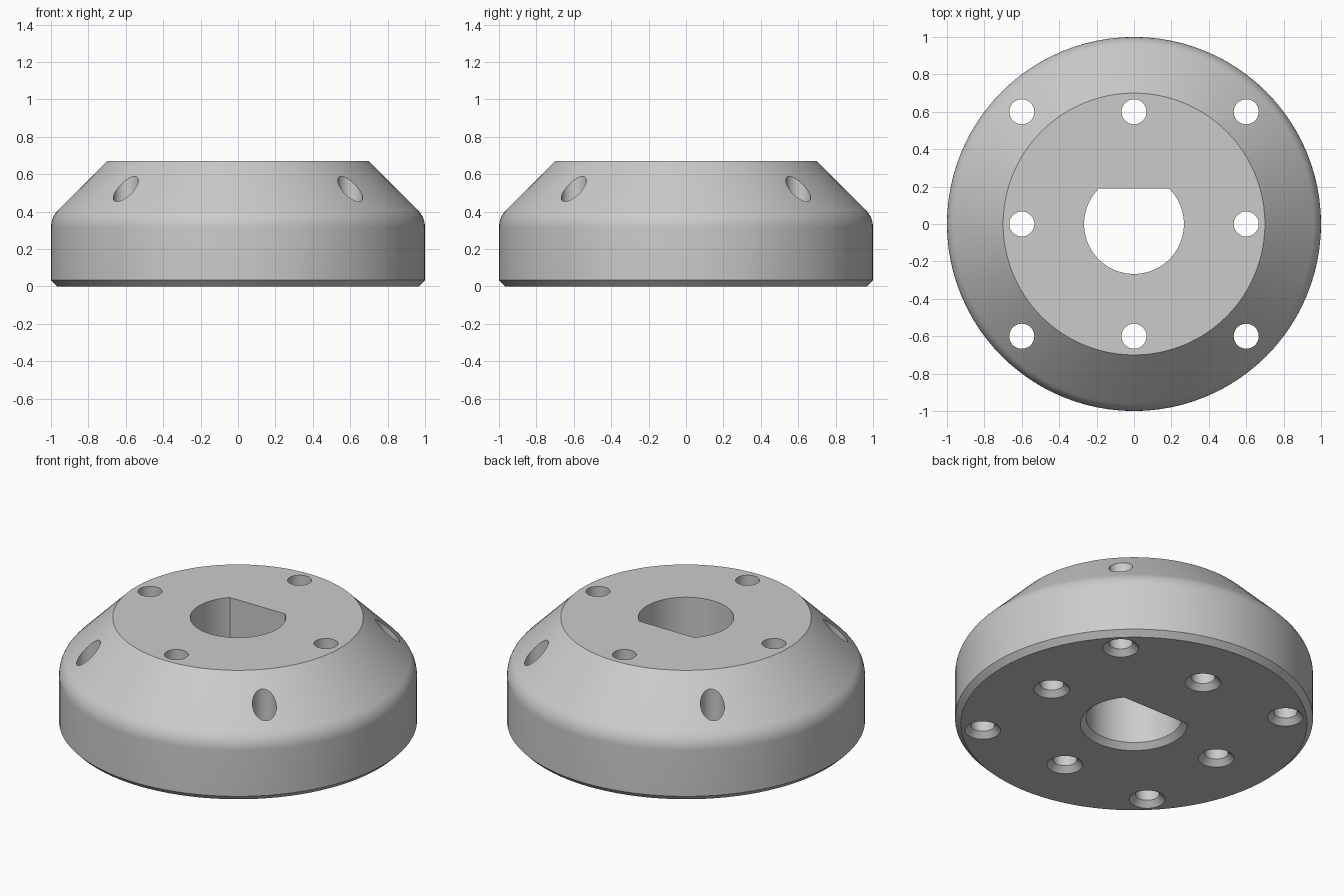
import bpy, bmesh, math

cube = bpy.data.objects.get("Cube")
if cube:
    bpy.data.objects.remove(cube, do_unlink=True)

HEIGHT, CHAMFER = 0.67, 0.033

grey = bpy.data.materials.new("plain grey")
grey.use_nodes = True
colour = (0.6, 0.6, 0.6, 1)
grey.diffuse_color = colour
grey.node_tree.nodes["Principled BSDF"].inputs["Base Color"].default_value = colour


def ring(bm, r, z, n, cx=0, cy=0, flat=None):
    """Circle of vertices, or a D shape whose straight side lies at y = flat."""
    if flat is None:
        angles = [math.tau * i / n for i in range(n)]
    else:
        start = math.pi - math.asin(flat / r)
        sweep = math.pi + 2 * math.asin(flat / r)
        angles = [start + sweep * i / (n - 1) for i in range(n)]
    return [bm.verts.new((cx + r * math.cos(a), cy + r * math.sin(a), z)) for a in angles]


def loft(bm, profile, n, **shape):
    """Closed solid through rings given as (radius, height)."""
    rings = [ring(bm, r, z, n, **shape) for r, z in profile]
    for low, high in zip(rings, rings[1:]):
        for i in range(n):
            j = (i + 1) % n
            bm.faces.new((low[i], low[j], high[j], high[i]))
    bm.faces.new(rings[0][::-1])
    bm.faces.new(rings[-1])


def make_object(name, bm):
    bmesh.ops.recalc_face_normals(bm, faces=bm.faces)
    mesh = bpy.data.meshes.new(name)
    bm.to_mesh(mesh)
    bm.free()
    mesh.materials.append(grey)
    obj = bpy.data.objects.new(name, mesh)
    bpy.context.collection.objects.link(obj)
    return obj


# Hub body: chamfered foot, straight wall, rounded shoulder, 45 degree cone
R = 0.133
tangent = R * math.tan(math.pi / 8)
corner = HEIGHT - 0.3
profile = [(1 - CHAMFER, 0), (1, CHAMFER)]
for i in range(9):
    a = math.pi / 4 * i / 8
    profile.append((1 - R + R * math.cos(a), corner - tangent + R * math.sin(a)))
profile.append((0.7, HEIGHT))
bm = bmesh.new()
loft(bm, profile, 96)
hub = make_object("hub_body", bm)


# Cutters: D-shaped shaft bore and eight bolt holes, countersunk underneath
def bore(r):
    return [(r + 2 * CHAMFER, -CHAMFER), (r, CHAMFER), (r, HEIGHT + 0.1)]


bm = bmesh.new()
loft(bm, bore(0.267), 64, flat=0.19)
for x in (-0.6, 0, 0.6):
    for y in (-0.6, 0, 0.6):
        if x or y:
            loft(bm, bore(0.067), 40, cx=x, cy=y)
cutter = make_object("hole_cutter", bm)
cutter.hide_render = True

cut = hub.modifiers.new("holes", 'BOOLEAN')
cut.operation = 'DIFFERENCE'
cut.solver = 'EXACT'
cut.object = cutter

bpy.ops.object.select_all(action='DESELECT')
hub.select_set(True)
bpy.context.view_layer.objects.active = hub
bpy.ops.object.modifier_apply(modifier=cut.name)
bpy.data.objects.remove(cutter, do_unlink=True)
bpy.ops.object.shade_smooth_by_angle(angle=math.radians(30))
